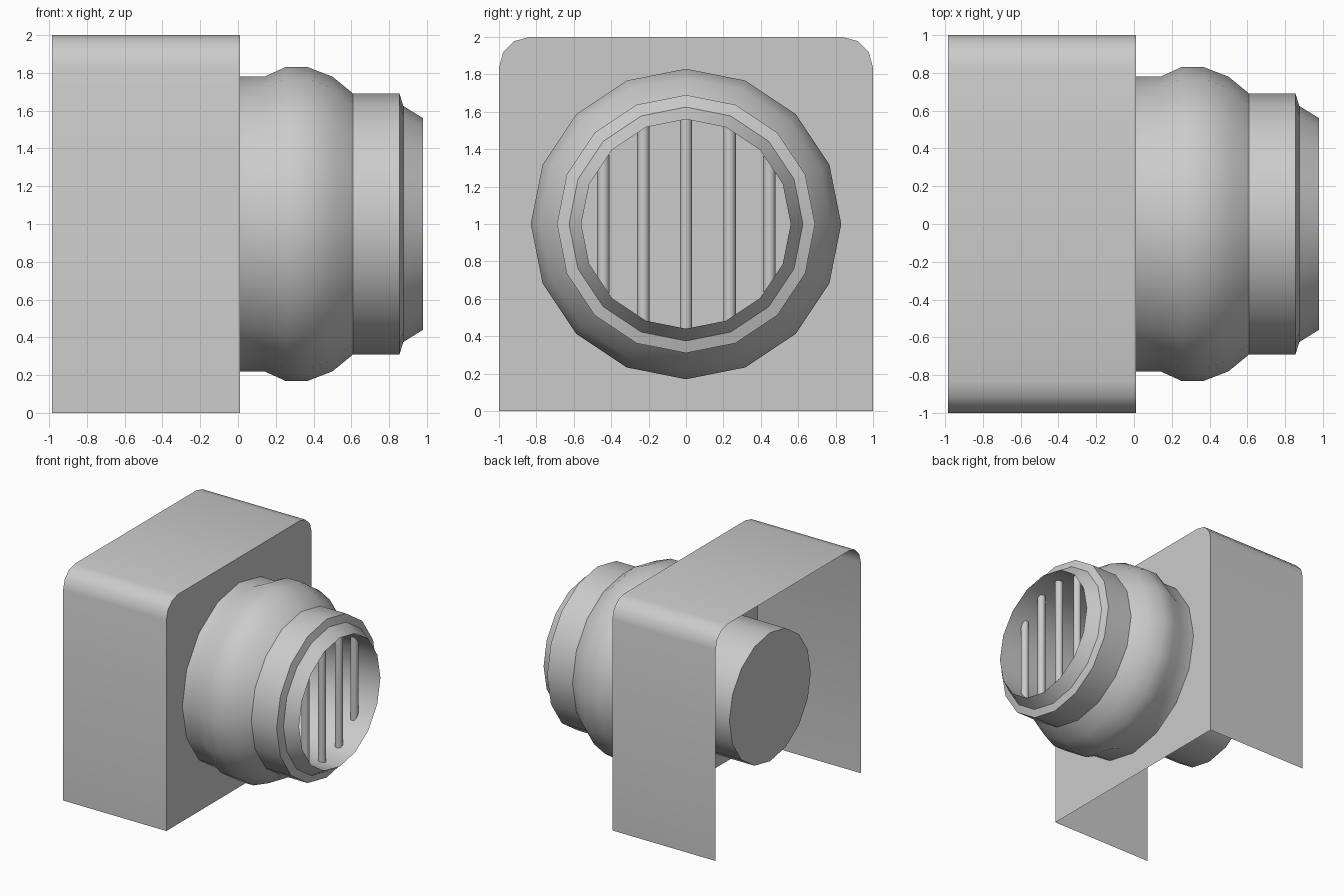
import bpy, bmesh, math

if "Cube" in bpy.data.objects:
    bpy.data.objects.remove(bpy.data.objects["Cube"])

SIDES = 16
PLATE_X, BACK_X = 0.01, -0.985
TUBE_R = 0.56


def finish(name, bm, angle=30):
    bmesh.ops.recalc_face_normals(bm, faces=bm.faces)
    me = bpy.data.meshes.new(name)
    bm.to_mesh(me)
    bm.free()
    ob = bpy.data.objects.new(name, me)
    bpy.context.collection.objects.link(ob)
    bpy.ops.object.select_all(action='DESELECT')
    ob.select_set(True)
    bpy.context.view_layer.objects.active = ob
    bpy.ops.object.shade_smooth_by_angle(angle=math.radians(angle))
    return ob


def ring(bm, x, r):
    # ring of vertices around the horizontal axis at z = 1
    return [bm.verts.new((x, r * math.sin(a), 1 + r * math.cos(a)))
            for a in (2 * math.pi * i / SIDES for i in range(SIDES))]


def edge_loop(bm, verts):
    return [bm.edges.new((v, verts[(i + 1) % len(verts)])) for i, v in enumerate(verts)]


# Housing outline: square at the bottom, rounded at the top
R = 0.165
arc = [(1 - R + R * math.cos(a), 2 - R + R * math.sin(a))
       for a in (math.radians(30 * i) for i in range(4))]
half = [(1, 0)] + arc
outline = half + [(-y, z) for y, z in reversed(half)]

# Housing sheet: open at the back and underneath
bm = bmesh.new()
front = [bm.verts.new((PLATE_X, y, z)) for y, z in outline]
back = [bm.verts.new((BACK_X, y, z)) for y, z in outline]
for i in range(len(outline) - 1):
    bm.faces.new((front[i], front[i + 1], back[i + 1], back[i]))
finish("housing_shell", bm, 35)

# Front plate with the hole the tube passes through
bm = bmesh.new()
edges = edge_loop(bm, [bm.verts.new((PLATE_X, y, z)) for y, z in outline])
edges += edge_loop(bm, ring(bm, PLATE_X, TUBE_R))
bmesh.ops.triangle_fill(bm, edges=edges, use_beauty=True, normal=(1, 0, 0))
finish("front_plate", bm)

# Stepped collar, lip and inner tube in one revolved profile (x, radius)
profile = [(0.01, 0.78), (0.14, 0.78), (0.25, 0.83), (0.37, 0.83), (0.50, 0.78),
           (0.61, 0.69), (0.855, 0.69), (0.875, 0.625), (0.98, TUBE_R), (-0.81, TUBE_R)]
bm = bmesh.new()
rings = [ring(bm, x, r) for x, r in profile]
for a, b in zip(rings, rings[1:]):
    for i in range(SIDES):
        j = (i + 1) % SIDES
        bm.faces.new((a[i], a[j], b[j], b[i]))
bm.faces.new(rings[-1])
finish("collar_and_tube", bm)

# Upright grille bars inside the mouth
for n, y in enumerate((-0.442, -0.228, 0, 0.233, 0.446)):
    bm = bmesh.new()
    bmesh.ops.create_cone(bm, cap_ends=True, segments=12, radius1=0.033, radius2=0.033,
                          depth=2 * math.sqrt(0.575 ** 2 - y * y))
    bmesh.ops.translate(bm, verts=bm.verts, vec=(0.81, y, 1))
    finish(f"grille_bar_{n + 1}", bm, 40)
